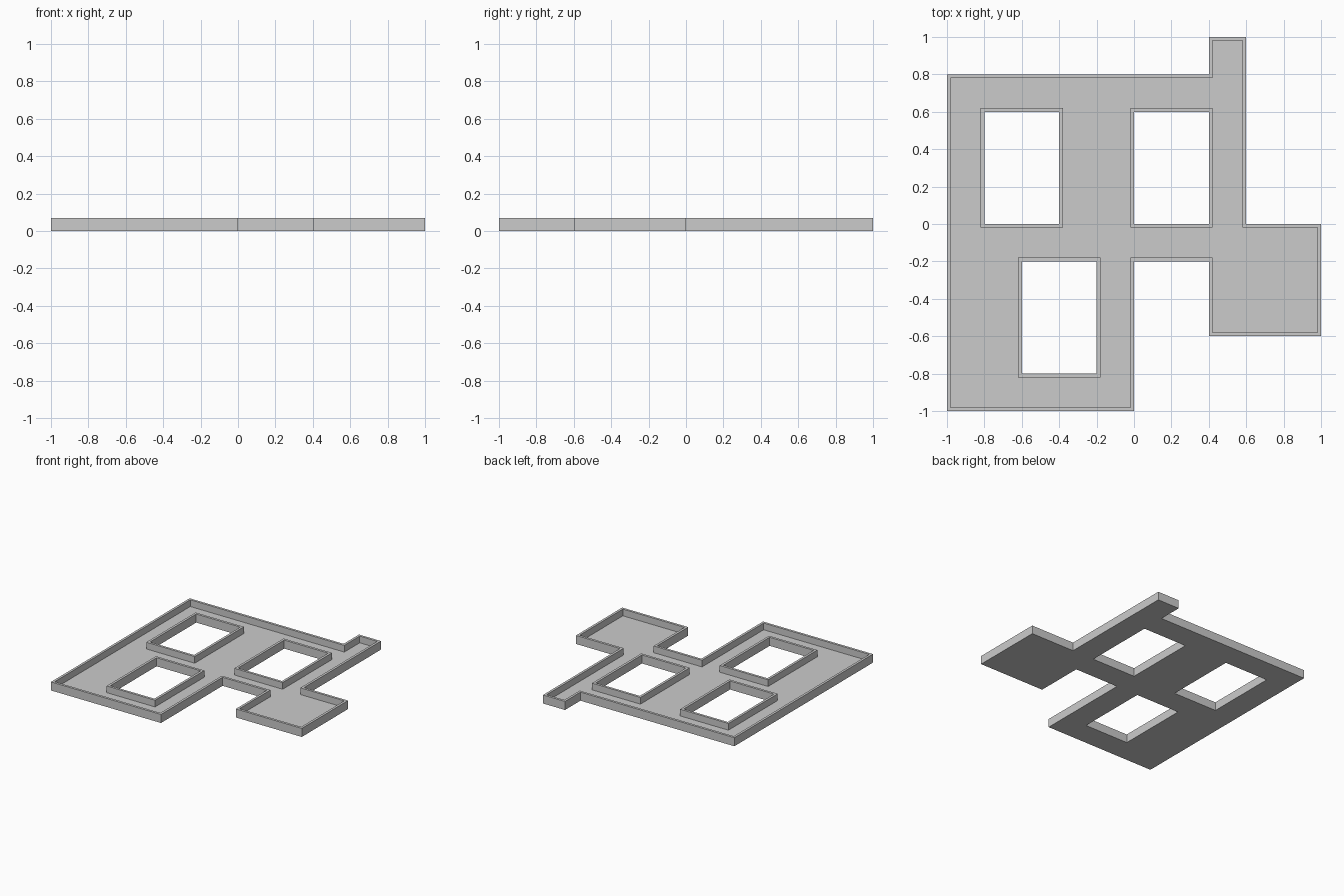
import bpy
import bmesh
from mathutils import Vector

if "Cube" in bpy.data.objects:
    bpy.data.objects.remove(bpy.data.objects["Cube"])

HEIGHT, FLOOR, WALL = 0.07, 0.015, 0.02

# Plan outlines; material always lies to the left of the direction of travel
outer = [(-1, -1), (0, -1), (0, -0.2), (0.4, -0.2), (0.4, -0.6), (1, -0.6),
         (1, 0), (0.6, 0), (0.6, 1), (0.4, 1), (0.4, 0.8), (-1, 0.8)]


def opening(x, y, w=0.4, d=0.6):
    """Clockwise rectangle for an opening."""
    return [(x, y), (x, y + d), (x + w, y + d), (x + w, y)]


loops = [outer, opening(-0.8, 0), opening(0, 0), opening(-0.6, -0.8)]


def inset(points, dist):
    """Mitred offset to the left of a right-angled closed outline."""
    pts = [Vector(p) for p in points]
    result = []
    for i, p in enumerate(pts):
        a = (p - pts[i - 1]).normalized()
        b = (pts[(i + 1) % len(pts)] - p).normalized()
        result.append(p + dist * Vector((-a.y - b.y, a.x + b.x)))
    return result


def ring(bm, points, z):
    return [bm.verts.new((p[0], p[1], z)) for p in points]


def bridge(bm, low, high):
    n = len(low)
    for i in range(n):
        j = (i + 1) % n
        bm.faces.new((low[i], low[j], high[j], high[i]))


def ring_edges(bm, verts):
    return [bm.edges.get((verts[i - 1], verts[i])) for i in range(len(verts))]


bm = bmesh.new()
under_edges, floor_edges = [], []

# Raised rim around the outline and each opening
for points in loops:
    inner = inset(points, WALL)
    rings = [ring(bm, points, 0), ring(bm, points, HEIGHT),
             ring(bm, inner, HEIGHT), ring(bm, inner, FLOOR)]
    for low, high in zip(rings, rings[1:]):
        bridge(bm, low, high)
    under_edges += ring_edges(bm, rings[0])
    floor_edges += ring_edges(bm, rings[3])

# Underside and recessed floor, both pierced by the openings
bmesh.ops.triangle_fill(bm, edges=under_edges, use_beauty=True, normal=(0, 0, -1))
bmesh.ops.triangle_fill(bm, edges=floor_edges, use_beauty=True, normal=(0, 0, 1))
bmesh.ops.recalc_face_normals(bm, faces=bm.faces[:])

mesh = bpy.data.meshes.new("rimmed_plate")
bm.to_mesh(mesh)
bm.free()
bpy.context.collection.objects.link(bpy.data.objects.new("rimmed_plate", mesh))
